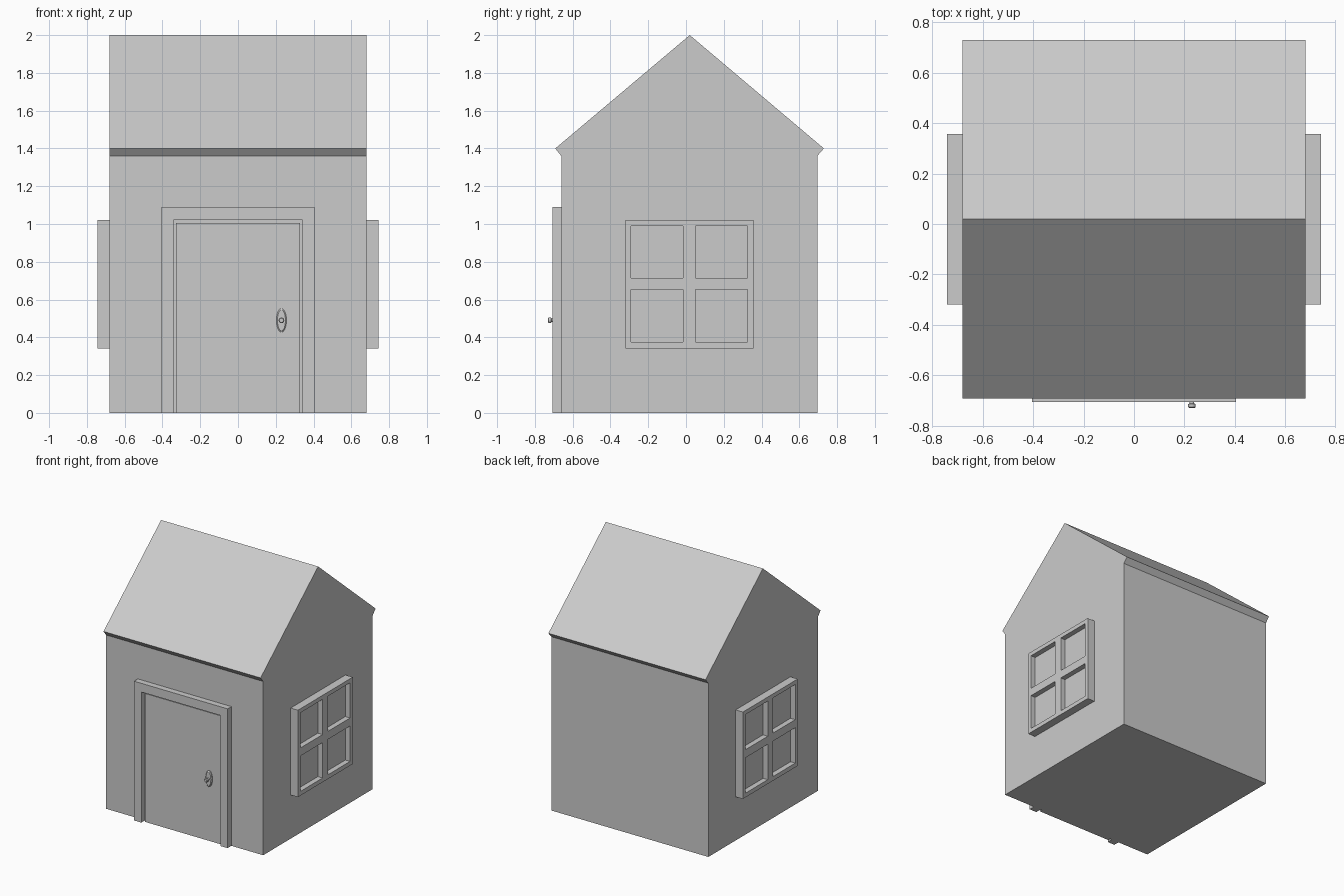
import bpy, bmesh, math

if "Cube" in bpy.data.objects:
    bpy.data.objects.remove(bpy.data.objects["Cube"])


def make_object(name, bm):
    bmesh.ops.recalc_face_normals(bm, faces=bm.faces)
    mesh = bpy.data.meshes.new(name)
    bm.to_mesh(mesh)
    bm.free()
    obj = bpy.data.objects.new(name, mesh)
    bpy.context.collection.objects.link(obj)
    return obj


def prism(name, outline, depth):
    """Extrude a closed outline of 3D points along the depth vector."""
    bm = bmesh.new()
    face = bm.faces.new([bm.verts.new(p) for p in outline])
    out = bmesh.ops.extrude_face_region(bm, geom=[face], use_keep_orig=True)
    moved = [v for v in out["geom"] if isinstance(v, bmesh.types.BMVert)]
    bmesh.ops.translate(bm, verts=moved, vec=depth)
    return make_object(name, bm)


def lathe_y(name, x, z, rings, sides=24):
    """Skin elliptical rings (rx, rz, y) along the y axis and cap the ends."""
    bm = bmesh.new()
    loops = []
    for rx, rz, y in rings:
        angles = [2 * math.pi * i / sides for i in range(sides)]
        loops.append([bm.verts.new((x + rx * math.cos(a), y, z + rz * math.sin(a)))
                      for a in angles])
    for a, b in zip(loops, loops[1:]):
        for i in range(sides):
            j = (i + 1) % sides
            bm.faces.new((a[i], a[j], b[j], b[i]))
    bm.faces.new(loops[0])
    bm.faces.new(loops[-1])
    obj = make_object(name, bm)
    bpy.context.view_layer.objects.active = obj
    obj.select_set(True)
    bpy.ops.object.shade_smooth_by_angle(angle=math.radians(35))
    obj.select_set(False)


def window_frame(name, side):
    """Square frame with four openings, built as a grid with cells left out."""
    ys = [-0.32, -0.29, -0.015, 0.05, 0.325, 0.358]
    zs = [0.342, 0.375, 0.652, 0.715, 0.99, 1.022]
    bm = bmesh.new()
    verts = [[bm.verts.new((side * 0.68, y, z)) for z in zs] for y in ys]
    for i in range(5):
        for j in range(5):
            if not (i in (1, 3) and j in (1, 3)):
                bm.faces.new((verts[i][j], verts[i + 1][j],
                              verts[i + 1][j + 1], verts[i][j + 1]))
    out = bmesh.ops.extrude_face_region(bm, geom=bm.faces[:], use_keep_orig=True)
    moved = [v for v in out["geom"] if isinstance(v, bmesh.types.BMVert)]
    bmesh.ops.translate(bm, verts=moved, vec=(side * 0.063, 0, 0))
    make_object(name, bm)


# House body with gable roof and small eaves
gable = [(-0.66, 0), (0.695, 0), (0.695, 1.36), (0.73, 1.4),
         (0.02, 2.0), (-0.692, 1.4), (-0.66, 1.36)]
prism("house_body", [(-0.68, y, z) for y, z in gable], (1.36, 0, 0))

# Door surround and door
surround = [(-0.405, 0), (-0.405, 1.09), (0.405, 1.09), (0.405, 0),
            (0.342, 0), (0.342, 1.022), (-0.342, 1.022), (-0.342, 0)]
prism("door_frame", [(x, -0.66, z) for x, z in surround], (0, -0.047, 0))
panel = [(-0.327, 0), (0.327, 0), (0.327, 1.005), (-0.327, 1.005)]
prism("door", [(x, -0.66, z) for x, z in panel], (0, -0.022, 0))

# Door handle: oval plate and round knob
lathe_y("handle_plate", 0.23, 0.49,
        [(0.027, 0.063, -0.68), (0.027, 0.063, -0.69), (0.021, 0.056, -0.695)])
lathe_y("door_knob", 0.23, 0.49,
        [(0.009, 0.009, -0.69), (0.009, 0.009, -0.712), (0.015, 0.015, -0.715),
         (0.015, 0.015, -0.727), (0.011, 0.011, -0.731)])

# Windows on both side walls
for side, label in ((1, "right"), (-1, "left")):
    window_frame(label + "_window_frame", side)
    pane = [(-0.30, 0.36), (0.34, 0.36), (0.34, 1.0), (-0.30, 1.0)]
    prism(label + "_window_pane", [(side * 0.68, y, z) for y, z in pane],
          (side * 0.022, 0, 0))
